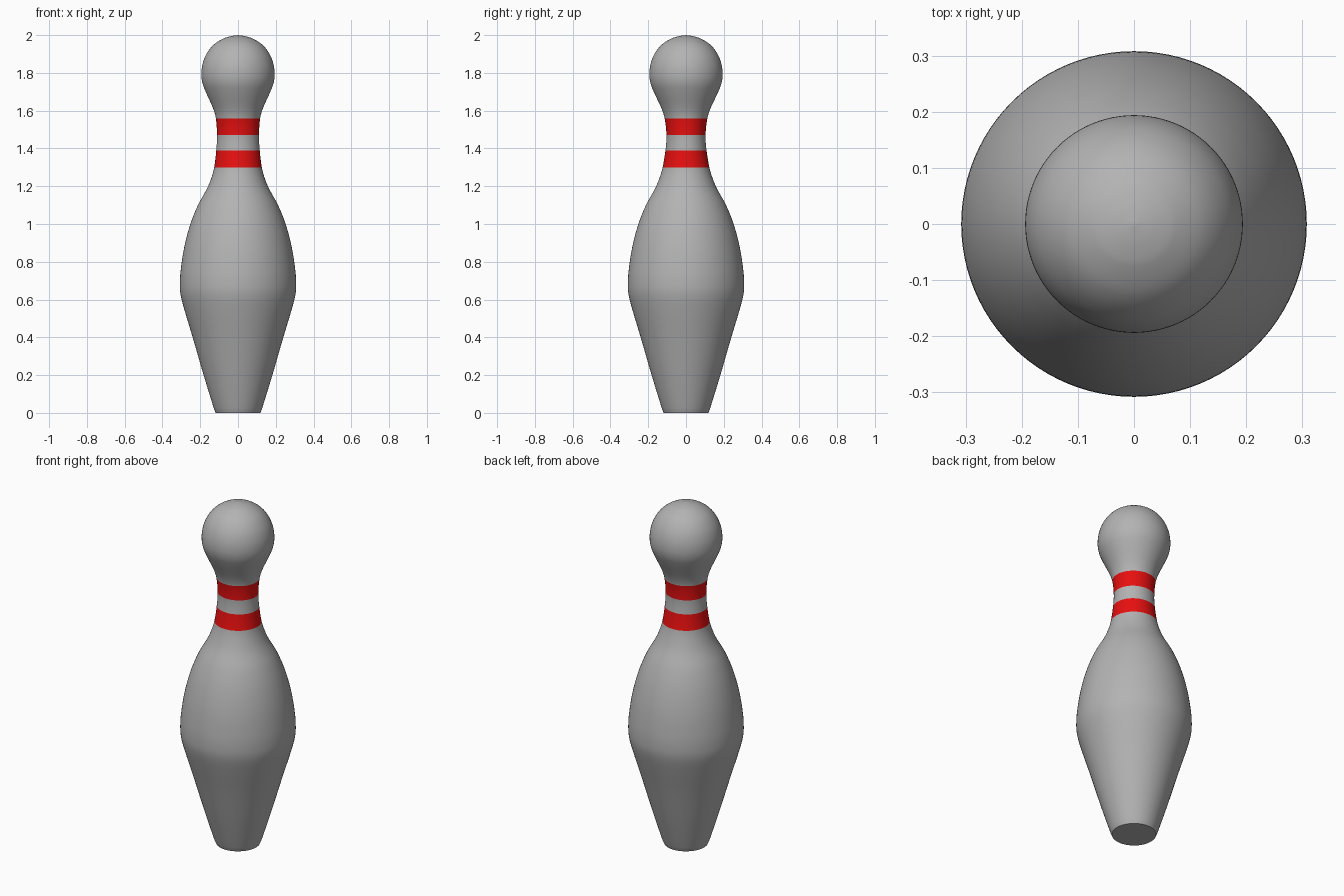
import bpy, bmesh, math

if "Cube" in bpy.data.objects:
    bpy.data.objects.remove(bpy.data.objects["Cube"])

SEGMENTS = 96
STEPS = 5
BANDS = [(1.30, 1.39), (1.47, 1.558)]

# profile: (radius, height)
PROFILE = [(0.118, 0.0), (0.128, 0.025), (0.182, 0.2), (0.24, 0.4), (0.285, 0.55),
           (0.303, 0.62), (0.308, 0.67), (0.304, 0.75), (0.284, 0.88), (0.252, 1.0),
           (0.212, 1.1), (0.163, 1.19), (0.139, 1.25), (0.126, 1.30), (0.115, 1.39),
           (0.111, 1.47), (0.117, 1.558), (0.131, 1.61), (0.171, 1.70), (0.188, 1.745),
           (0.194, 1.79), (0.188, 1.845), (0.167, 1.90), (0.128, 1.95), (0.075, 1.983),
           (0.035, 1.995), (0.0, 2.0)]


def material(name, color):
    m = bpy.data.materials.new(name)
    m.diffuse_color = (*color, 1.0)
    m.use_nodes = True
    m.node_tree.nodes["Principled BSDF"].inputs["Base Color"].default_value = m.diffuse_color
    return m


def spline(points, steps):
    """Radius curve through the profile points, sampled between each pair."""
    def slope(i):
        a, b = points[max(i - 1, 0)], points[min(i + 1, len(points) - 1)]
        return (b[0] - a[0]) / (b[1] - a[1])
    out = []
    for i in range(len(points) - 1):
        (r0, z0), (r1, z1) = points[i], points[i + 1]
        h = z1 - z0
        for k in range(steps):
            t = k / steps
            r = ((2*t**3 - 3*t**2 + 1) * r0 + (t**3 - 2*t**2 + t) * h * slope(i)
                 + (3*t**2 - 2*t**3) * r1 + (t**3 - t**2) * h * slope(i + 1))
            out.append((r, z0 + t * h))
    return out


def neck_squeeze(z):
    """The neck is slightly thinner from front to back."""
    return 1 - 0.07 * math.exp(-((z - 1.45) / 0.13) ** 2)


# pin body turned around the z axis
bm = bmesh.new()
rings = []
for r, z in spline(PROFILE, STEPS):
    s = neck_squeeze(z)
    rings.append([bm.verts.new((r * math.cos(a), r * s * math.sin(a), z))
                  for a in (2 * math.pi * k / SEGMENTS for k in range(SEGMENTS))])
for low, high in zip(rings, rings[1:]):
    for k in range(SEGMENTS):
        n = (k + 1) % SEGMENTS
        bm.faces.new((low[k], low[n], high[n], high[k]))

# flat base and crown tip
bm.faces.new(list(reversed(rings[0])))
tip = bm.verts.new((0, 0, 2.0))
for k in range(SEGMENTS):
    bm.faces.new((rings[-1][k], rings[-1][(k + 1) % SEGMENTS], tip))

# red neck bands by height
for f in bm.faces:
    z = f.calc_center_median().z
    f.material_index = int(any(a < z < b for a, b in BANDS))

mesh = bpy.data.meshes.new("bowling_pin")
bm.to_mesh(mesh)
bm.free()
mesh.materials.append(material("pale grey", (0.45, 0.45, 0.45)))
mesh.materials.append(material("red", (0.8, 0.005, 0.005)))
pin = bpy.data.objects.new("bowling_pin", mesh)
bpy.context.collection.objects.link(pin)

# smooth sides with a sharp rim at the base
bpy.context.view_layer.objects.active = pin
pin.select_set(True)
bpy.ops.object.shade_smooth_by_angle(angle=math.radians(40))
